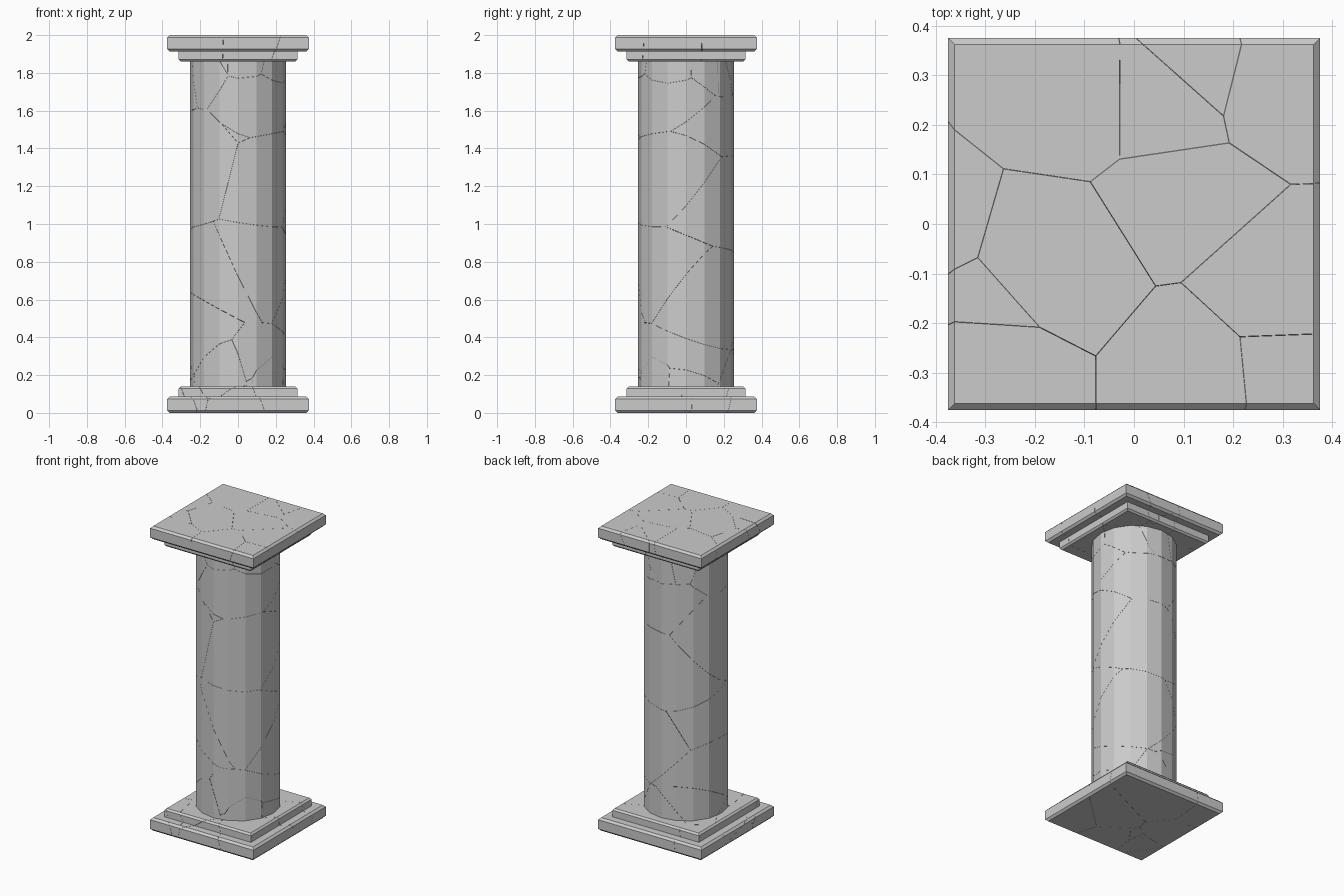
import bpy, bmesh, math, random
from mathutils import Vector

if "Cube" in bpy.data.objects:
    bpy.data.objects.remove(bpy.data.objects["Cube"])

random.seed(7)
SIDES = 16
SHAFT_R = 0.255
HEIGHT = 2.0

# Stepped plinth profile as (half width, z, is_round); mirrored for the capital
plinth = [(0.362, 0.0, False), (0.375, 0.013, False), (0.375, 0.073, False),
          (0.362, 0.086, False), (0.315, 0.086, False), (0.315, 0.129, False),
          (0.304, 0.140, False), (SHAFT_R, 0.140, True)]
profile = plinth + [(w, HEIGHT - z, r) for w, z, r in reversed(plinth)]


def ring(bm, size, z, is_round):
    """One cross-section: a 16-gon, or the same directions pushed out to a square."""
    verts = []
    for k in range(SIDES):
        a = 2 * math.pi * k / SIDES
        c, s = math.cos(a), math.sin(a)
        f = size if is_round else size / max(abs(c), abs(s))
        verts.append(bm.verts.new((c * f, s * f, z)))
    return verts


def build_column():
    """Watertight column: plinth, shaft and capital in one skin."""
    bm = bmesh.new()
    rings = [ring(bm, *p) for p in profile]
    for lo, hi in zip(rings, rings[1:]):
        for k in range(SIDES):
            n = (k + 1) % SIDES
            bm.faces.new((lo[k], lo[n], hi[n], hi[k]))
    bm.faces.new(rings[0][::-1])
    bm.faces.new(rings[-1])
    bmesh.ops.recalc_face_normals(bm, faces=bm.faces)
    return bm


def scatter(count, half, z0, z1):
    return [Vector((random.uniform(-half, half), random.uniform(-half, half),
                    random.uniform(z0, z1))) for _ in range(count)]


# Fracture centres: dense in plinth and capital, sparse along the shaft
seeds = (scatter(12, 0.36, 0.0, 0.2) + scatter(9, 0.22, 0.3, 1.7)
         + scatter(12, 0.36, 1.8, 2.0))
GAP = 0.0004

# Cut one stone shard per fracture centre
column = build_column()
for i, p in enumerate(seeds):
    bm = column.copy()
    for q in sorted((s for s in seeds if s is not p), key=lambda s: (s - p).length):
        normal = (q - p).normalized()
        res = bmesh.ops.bisect_plane(
            bm, geom=bm.verts[:] + bm.edges[:] + bm.faces[:], dist=1e-6,
            plane_co=(p + q) / 2 - normal * GAP, plane_no=normal, clear_outer=True)
        if not bm.faces:
            break
        edges = [e for e in res["geom_cut"]
                 if isinstance(e, bmesh.types.BMEdge) and e.is_valid and e.is_boundary]
        if edges:
            bmesh.ops.holes_fill(bm, edges=edges, sides=0)
    if bm.faces:
        bmesh.ops.recalc_face_normals(bm, faces=bm.faces)
        name = f"column_shard_{i + 1:02d}"
        mesh = bpy.data.meshes.new(name)
        bm.to_mesh(mesh)
        bpy.context.collection.objects.link(bpy.data.objects.new(name, mesh))
    bm.free()
column.free()
